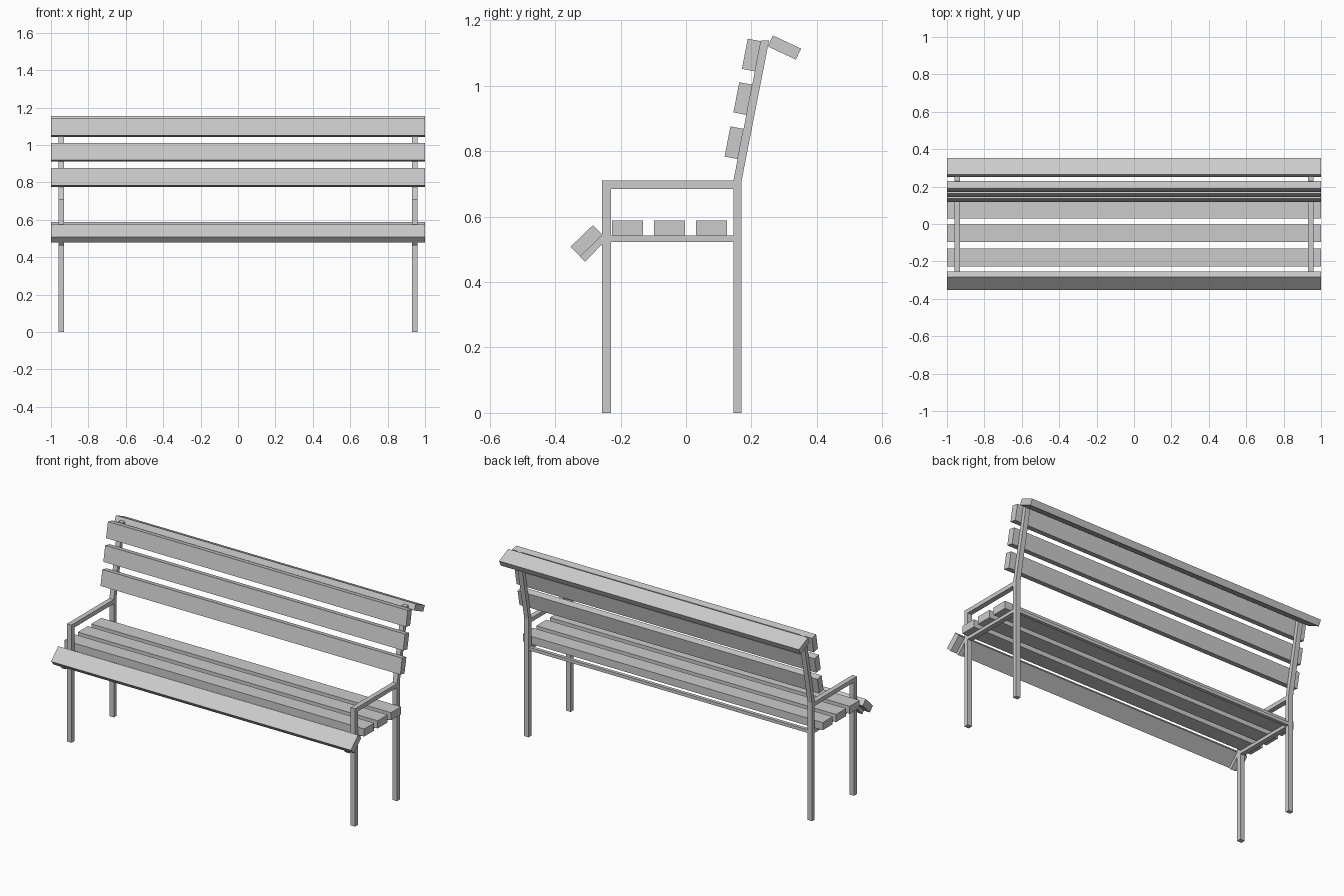
import bpy, bmesh
from math import radians, cos, sin

if "Cube" in bpy.data.objects:
    bpy.data.objects.remove(bpy.data.objects["Cube"])


def prism(name, profile, x0, x1):
    """Extrude a side-view (y, z) profile from x0 to x1."""
    bm = bmesh.new()
    face = bm.faces.new([bm.verts.new((x0, y, z)) for y, z in profile])
    ext = bmesh.ops.extrude_face_region(bm, geom=[face])
    moved = [v for v in ext["geom"] if isinstance(v, bmesh.types.BMVert)]
    bmesh.ops.translate(bm, verts=moved, vec=(x1 - x0, 0, 0))
    bmesh.ops.recalc_face_normals(bm, faces=bm.faces)
    mesh = bpy.data.meshes.new(name)
    bm.to_mesh(mesh)
    bm.free()
    obj = bpy.data.objects.new(name, mesh)
    bpy.context.collection.objects.link(obj)
    return obj


def rect(y0, y1, z0, z1):
    return [(y0, z0), (y1, z0), (y1, z1), (y0, z1)]


def slat(name, y, z, width, thick, angle):
    """Full-length board, its width turned by angle from the y axis."""
    c, s = cos(radians(angle)), sin(radians(angle))
    pts = rect(-width / 2, width / 2, -thick / 2, thick / 2)
    prism(name, [(y + a * c - b * s, z + a * s + b * c) for a, b in pts], -1, 1)


# End frames, mirrored across x
frame_parts = {
    "front_leg": rect(-0.257, -0.23, 0, 0.71),
    "armrest": rect(-0.23, 0.145, 0.685, 0.71),
    "seat_rail": rect(-0.23, 0.145, 0.523, 0.542),
    "back_leg": [(0.145, 0), (0.17, 0), (0.17, 0.71), (0.254, 1.139),
                 (0.229, 1.139), (0.145, 0.71)],
    "front_bracket": [(-0.257, 0.545), (-0.324, 0.478), (-0.309, 0.462),
                      (-0.257, 0.515)],
}
for name, profile in frame_parts.items():
    part = prism(name, profile, 0.93, 0.96)
    part.modifiers.new("mirror", 'MIRROR').use_axis = (True, False, False)

# Bar joining the back legs under the seat
prism("rear_crossbar", rect(0.148, 0.168, 0.523, 0.542), -0.93, 0.93)

# Seat boards
for i, y in enumerate((-0.179, -0.05, 0.078)):
    slat(f"seat_slat_{i + 1}", y, 0.565, 0.095, 0.046, 0)
slat("front_edge_slat", -0.304, 0.526, 0.095, 0.042, 44)

# Backrest boards, leaning with the posts
for i, (y, z) in enumerate(((0.147, 0.826), (0.174, 0.961), (0.200, 1.094))):
    slat(f"back_slat_{i + 1}", y, z, 0.094, 0.041, 79)
slat("top_slat", 0.301, 1.117, 0.095, 0.037, -25)
